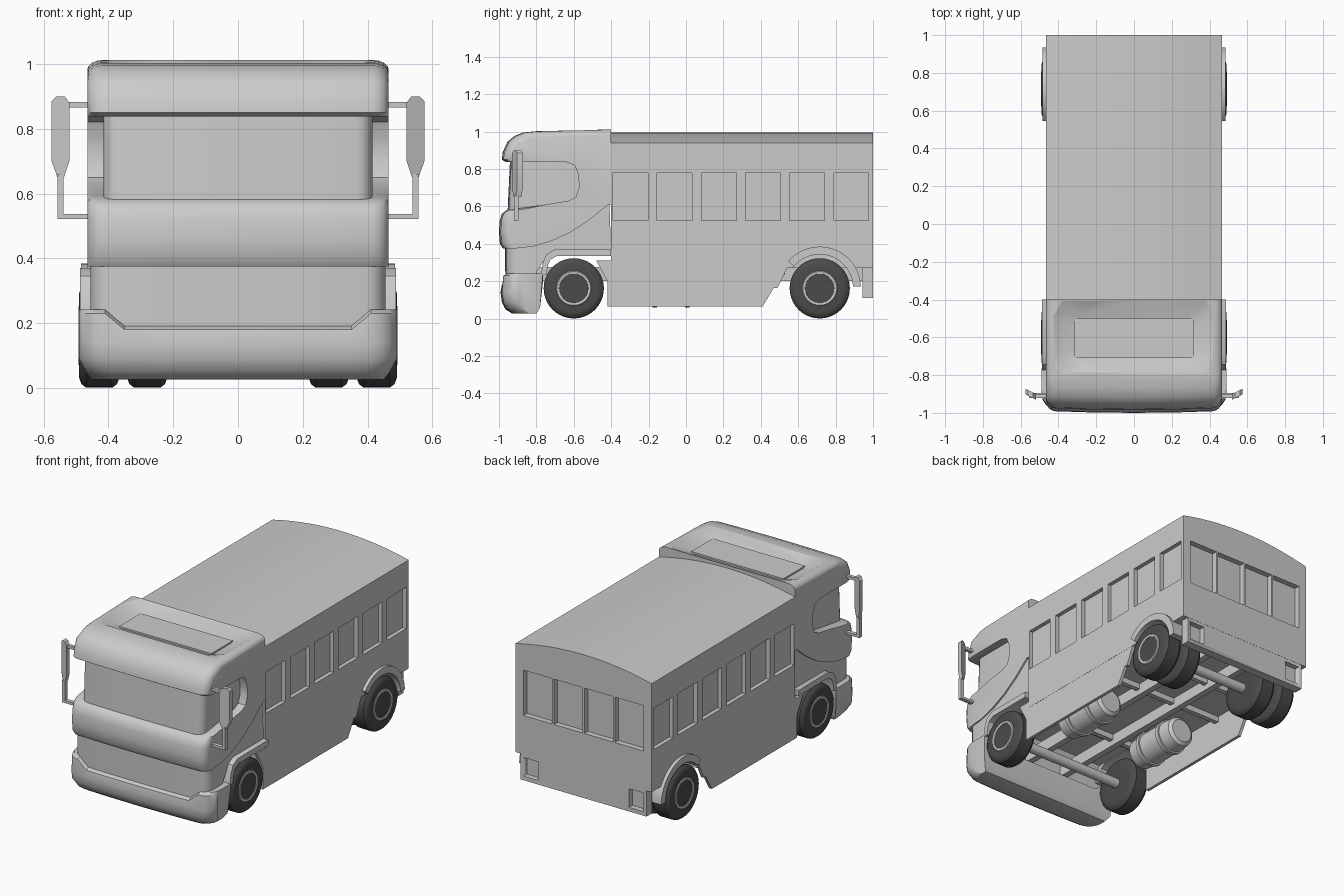
import bpy, bmesh, math

if "Cube" in bpy.data.objects:
    bpy.data.objects.remove(bpy.data.objects["Cube"])

def material(name, v):
    m = bpy.data.materials.new(name)
    m.diffuse_color = (v, v, v, 1)
    m.use_nodes = True
    m.node_tree.nodes["Principled BSDF"].inputs["Base Color"].default_value = m.diffuse_color
    return m

GREY = material("light grey paint", 0.6)
RUBBER = material("dark rubber", 0.07)

def finish(name, bm, mat, angle=35):
    bmesh.ops.recalc_face_normals(bm, faces=bm.faces)
    me = bpy.data.meshes.new(name)
    bm.to_mesh(me)
    bm.free()
    me.materials.append(mat)
    ob = bpy.data.objects.new(name, me)
    bpy.context.collection.objects.link(ob)
    smooth(ob, angle)
    return ob

def smooth(ob, angle=35):
    bpy.ops.object.select_all(action='DESELECT')
    ob.select_set(True)
    bpy.context.view_layer.objects.active = ob
    bpy.ops.object.shade_smooth_by_angle(angle=math.radians(angle))

def prism(name, pts, axis, stations, mat=GREY, deform=None):
    """Extrude a 2D profile along an axis through the given stations."""
    place = {'x': lambda p, s: (s, p[0], p[1]), 'y': lambda p, s: (p[0], s, p[1]),
             'z': lambda p, s: (p[0], p[1], s)}[axis]
    bm = bmesh.new()
    rings = []
    for s in stations:
        cos = [place(p, s) for p in pts]
        rings.append([bm.verts.new(deform(*c) if deform else c) for c in cos])
    n = len(pts)
    for a, b in zip(rings, rings[1:]):
        for i in range(n):
            bm.faces.new((a[i], a[(i + 1) % n], b[(i + 1) % n], b[i]))
    bm.faces.new(rings[0])
    bm.faces.new(rings[-1])
    return finish(name, bm, mat)

def box(name, x, y, z, mat=GREY):
    return prism(name, [(y[0], z[0]), (y[1], z[0]), (y[1], z[1]), (y[0], z[1])], 'x', x, mat)

def lathe(name, profile, centre, axis, mat=GREY, seg=40):
    """Spin (offset, radius) points around a line along x or y."""
    bm = bmesh.new()
    rings = []
    for o, r in profile:
        ring = []
        for i in range(seg):
            a = 2 * math.pi * i / seg
            u, v = r * math.cos(a), r * math.sin(a)
            d = (o, u, v) if axis == 'x' else (u, o, v)
            ring.append(bm.verts.new([c + k for c, k in zip(centre, d)]))
        rings.append(ring)
    for a, b in zip(rings, rings[1:]):
        for i in range(seg):
            bm.faces.new((a[i], a[(i + 1) % seg], b[(i + 1) % seg], b[i]))
    bm.faces.new(rings[0])
    bm.faces.new(rings[-1])
    return finish(name, bm, mat)

def cut(ob, cutter):
    mod = ob.modifiers.new("cut", 'BOOLEAN')
    mod.operation, mod.solver, mod.object = 'DIFFERENCE', 'EXACT', cutter
    bpy.context.view_layer.objects.active = ob
    bpy.ops.object.modifier_apply(modifier=mod.name)
    bpy.data.objects.remove(cutter, do_unlink=True)

def arc(cy, cz, r, a0, a1, n):
    return [(cy + r * math.cos(math.radians(a0 + (a1 - a0) * i / n)),
             cz + r * math.sin(math.radians(a0 + (a1 - a0) * i / n))) for i in range(n + 1)]

def stations(X, r, extra=()):
    pos = [X / 2, X - r, *extra] + [X - r + r * math.sin(math.radians(a)) for a in (22, 45, 68, 90)]
    return sorted([-p for p in pos] + [0] + pos)

def rounded(X, r, drop=0):
    """Round the front corners in plan, and optionally the roof edge."""
    def f(x, y, z):
        d = max(0, abs(x) - (X - r))
        k = r - math.sqrt(max(0, r * r - d * d))
        w = min(1, max(0, (-0.8 - y) / 0.1))
        if z > 0.95:
            z -= drop * k
        return x, y + w * (k + 0.05 * x * x), z
    return f

# passenger body with arched roof, side windows, rear windows, wheel arches
W = 0.465
roof = [(W - 2 * W * i / 24, 0.94 + 0.055 * (1 - (1 - i / 12) ** 2)) for i in range(25)]
body = prism("passenger_body", [(-W, 0.27), (W, 0.27)] + roof, 'y', (-0.4, 1.0))
for s in (-1, 1):
    for i in range(6):
        y = -0.39 + 0.236 * i
        cut(body, box("cutter", (s * 0.44, s * 0.5), (y, y + 0.187), (0.525, 0.78)))
    cut(body, prism("cutter", arc(0.715, 0.165, 0.18, 0, 350, 35), 'x', (s * 0.2, s * 0.5)))
for i in range(4):
    x = -0.41 + 0.208 * i
    cut(body, box("cutter", (x, x + 0.196), (0.965, 1.1), (0.51, 0.79)))
smooth(body, 30)

# rear panel with lamp recesses
valance = box("rear_lower_panel", (-0.43, 0.43), (0.945, 0.999), (0.11, 0.275))
for s in (-1, 1):
    cut(valance, box("cutter", (s * 0.31, s * 0.41), (0.965, 1.1), (0.135, 0.25)))

# cab shell: side profile with window opening
shell_pts = [(-0.978, 0.375), (-0.995, 0.40), (-1.0, 0.46), (-0.997, 0.52), (-0.985, 0.56), (-0.96, 0.58),
             (-0.9, 0.59), (-0.75, 0.61), (-0.63, 0.63), (-0.59, 0.65), (-0.572, 0.70), (-0.575, 0.77),
             (-0.595, 0.82), (-0.64, 0.838), (-0.965, 0.838), (-0.985, 0.85), (-0.98, 0.89),
             (-0.955, 0.945), (-0.92, 0.975), (-0.87, 0.995), (-0.8, 1.002), (-0.4, 1.012),
             (-0.4, 0.61), (-0.415, 0.61), (-0.52, 0.525), (-0.62, 0.46), (-0.72, 0.415), (-0.85, 0.385)]
cab = prism("cab_shell", shell_pts, 'x', stations(W, 0.05), deform=rounded(W, 0.05, 0.6))

def flare(x, y, z):
    t = (z - 0.965) / 0.075
    return x * (1 + 0.505 * t), -0.605 + y * (1 + 1.157 * t), z
cut(cab, prism("cutter", [(-.33, -.07), (-.29, -.115), (.29, -.115), (.33, -.07), (.33, .07),
                          (.29, .115), (-.29, .115), (-.33, .07)], 'z', (0.965, 1.04), deform=flare))
smooth(cab, 35)
box("roof_hatch", (-0.315, 0.315), (-0.71, -0.5), (0.96, 0.975))

# windscreen, lower cab with grille, bumper
prism("windscreen", [(-0.955, 0.55), (-0.94, 0.87), (-0.5, 0.87), (-0.5, 0.55)], 'x',
      stations(0.415, 0.05), deform=rounded(0.415, 0.05))
prism("lower_cab", [(-0.965, 0.12), (-0.968, 0.41), (-0.85, 0.41), (-0.72, 0.44), (-0.6, 0.50), (-0.41, 0.64),
                    (-0.4, 0.34), (-0.74, 0.34), (-0.80, 0.25), (-0.80, 0.12)], 'x',
      stations(0.455, 0.06), deform=rounded(0.455, 0.06))

def bumper_shape(x, y, z):
    ax = abs(x)
    x, y, z = rounded(0.49, 0.08)(x, y, z)
    if z > 0.15:
        z += 0.05 * min(1, max(0, (ax - 0.35) / 0.06))
    if z < 0.08:
        x *= 1 - 1.5 * (0.08 - z)
    return x, y, z
prism("front_bumper", [(-0.965, 0.192), (-0.985, 0.18), (-0.992, 0.14), (-0.985, 0.09), (-0.965, 0.05),
                       (-0.93, 0.027), (-0.80, 0.027), (-0.78, 0.06), (-0.765, 0.192)], 'x',
      stations(0.49, 0.08, (0.35,)), deform=bumper_shape)

skirt = [(-0.48, 0.31), (-0.40, 0.31), (-0.40, 0.27), (0.54, 0.27), (0.49, 0.165), (0.47, 0.165),
         (0.41, 0.065), (-0.42, 0.065), (-0.42, 0.2)]
guard = [(-0.775, 0.235), (-0.765, 0.30), (-0.745, 0.345), (-0.70, 0.37), (-0.4, 0.37), (-0.4, 0.335),
         (-0.69, 0.335), (-0.725, 0.315), (-0.74, 0.28), (-0.745, 0.235)]
tyre = [(-.06, .09), (-.062, .13), (-.055, .15), (-.04, .161), (.04, .161), (.055, .15), (.062, .13), (.06, .09)]
rim = [(-.05, .092), (.058, .097), (.064, .09), (.062, .078), (.045, .072), (.048, .03), (.055, .025)]
mirror = [(.537, .65), (.557, .65), (.575, .70), (.575, .885), (.56, .90), (.535, .90), (.52, .88), (.52, .70)]
for s, side in ((-1, "left"), (1, "right")):
    # side skirts and wheel guards
    prism(side + "_side_skirt", skirt, 'x', (s * 0.445, s * 0.464))
    prism(side + "_front_mudguard", guard, 'x', (s * 0.36, s * 0.488))
    prism(side + "_rear_mudguard", arc(0.715, 0.165, 0.22, 2, 140, 20) + arc(0.715, 0.165, 0.178, 140, 2, 20),
          'x', (s * 0.40, s * 0.485))
    # wheels, doubled at the back
    for name, x, y in (("front", .428, -.6), ("rear", .428, .715), ("rear_inner", .28, .715)):
        c = (s * x, y, 0.162)
        lathe(f"{side}_{name}_tyre", [(s * o, r) for o, r in tyre], c, 'x', RUBBER)
        lathe(f"{side}_{name}_rim", [(s * o, r) for o, r in rim], c, 'x')
    # mirrors on arms
    prism(side + "_mirror", [(s * x, z) for x, z in mirror], 'y', (-0.93, -0.9),
          deform=lambda x, y, z: (x, y + (abs(x) - 0.52) * 0.5, z))
    box(side + "_mirror_upper_arm", (s * 0.44, s * 0.535), (-0.92, -0.90), (0.865, 0.883))
    box(side + "_mirror_lower_arm", (s * 0.44, s * 0.557), (-0.92, -0.895), (0.522, 0.537))
    box(side + "_mirror_post", (s * 0.538, s * 0.557), (-0.92, -0.895), (0.522, 0.66))
    # banded tanks and frame rails
    lathe(side + "_tank", [(-.19, .07), (-.175, .09), (-.1, .097), (-.1, .106), (-.075, .106), (-.075, .097),
                           (.075, .097), (.075, .106), (.1, .106), (.1, .097), (.175, .09), (.19, .07)],
          (s * 0.27, -0.08, 0.165), 'y')
    box(side + "_frame_rail", (s * 0.11, s * 0.15), (-0.8, 0.95), (0.20, 0.275))

# cross members and axles
for i, y in enumerate((-0.35, 0.2, 0.5)):
    box(f"cross_member_{i + 1}", (-0.446, 0.446), (y, y + 0.03), (0.235, 0.275))
for name, y in (("front_axle", -0.6), ("rear_axle", 0.715)):
    lathe(name, [(-0.4, 0.03), (0.4, 0.03)], (0, y, 0.162), 'x', seg=16)
